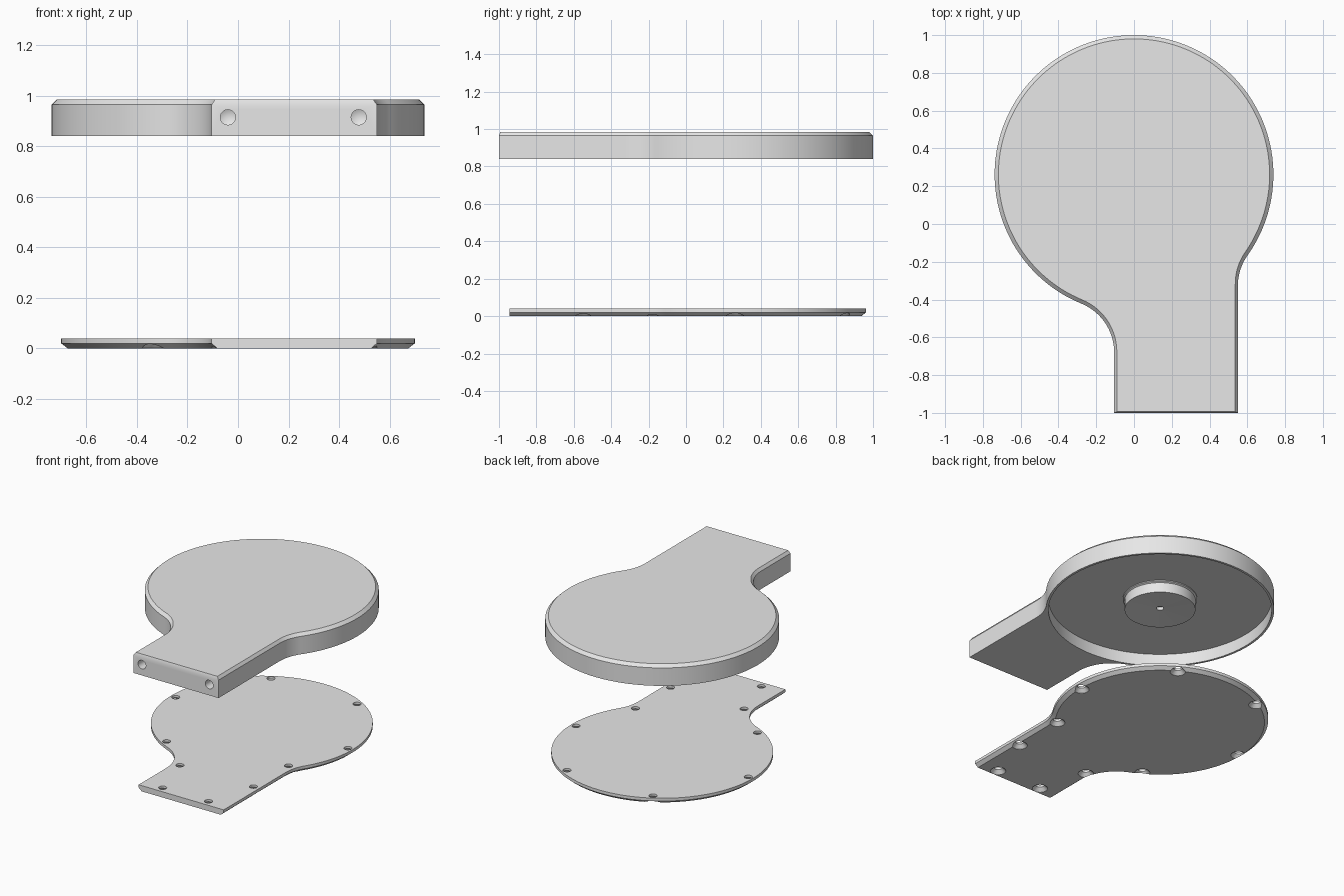
import bpy, bmesh, math
from mathutils import Matrix

if "Cube" in bpy.data.objects:
    bpy.data.objects.remove(bpy.data.objects["Cube"])

CY = 0.262          # centre of the round head
FILLET = 0.28

grey = bpy.data.materials.new("plain_grey")
grey.diffuse_color = (0.8, 0.8, 0.8, 1)
grey.use_nodes = True
grey.node_tree.nodes["Principled BSDF"].inputs["Base Color"].default_value = grey.diffuse_color


def make_object(name, bm):
    bmesh.ops.remove_doubles(bm, verts=bm.verts, dist=1e-5)
    bmesh.ops.recalc_face_normals(bm, faces=bm.faces)
    me = bpy.data.meshes.new(name)
    bm.to_mesh(me)
    bm.free()
    me.materials.append(grey)
    ob = bpy.data.objects.new(name, me)
    bpy.context.collection.objects.link(ob)
    return ob


def arc(cx, cy, r, a, b, n):
    return [(cx + r * math.cos(a + (b - a) * i / n),
             cy + r * math.sin(a + (b - a) * i / n)) for i in range(n + 1)]


def outline(R, x0, x1, yf, r):
    """Round head blended into an off-centre handle."""
    rx, lx = x1 + r, x0 - r
    ry = CY - math.sqrt((R + r) ** 2 - rx ** 2)
    ly = CY - math.sqrt((R + r) ** 2 - lx ** 2)
    pts = [(x1, yf)]
    pts += arc(rx, ry, r, math.pi, math.atan2(CY - ry, -rx), 16)
    pts += arc(0, CY, R, math.atan2(ry - CY, rx),
               math.atan2(ly - CY, lx) + 2 * math.pi, 120)[1:]
    pts += arc(lx, ly, r, math.atan2(CY - ly, -lx), 0, 20)[1:]
    return pts + [(x0, yf)]


def loft(name, layers):
    """layers: list of (z, outline points)"""
    bm = bmesh.new()
    rings = [[bm.verts.new((x, y, z)) for x, y in pts] for z, pts in layers]
    n = len(rings[0])
    for a, b in zip(rings, rings[1:]):
        for i in range(n):
            j = (i + 1) % n
            bm.faces.new((a[i], a[j], b[j], b[i]))
    bm.faces.new(rings[0][::-1])
    bm.faces.new(rings[-1])
    return make_object(name, bm)


def lathe(bm, profile, matrix, n=48):
    """Solid of revolution; the profile starts and ends on the axis."""
    rings = []
    for r, z in profile:
        if r == 0:
            rings.append([bm.verts.new(matrix @ Matrix.Translation((0, 0, z)).translation)] * n)
        else:
            rings.append([bm.verts.new(matrix @ Matrix.Translation(
                (r * math.cos(2 * math.pi * i / n), r * math.sin(2 * math.pi * i / n), z)).translation)
                for i in range(n)])
    for a, b in zip(rings, rings[1:]):
        for i in range(n):
            j = (i + 1) % n
            bm.faces.new(list(dict.fromkeys((a[i], a[j], b[j], b[i]))))


def cut(ob, bm):
    cutter = make_object("cutter", bm)
    cutter.hide_render = True
    mod = ob.modifiers.new("cut", 'BOOLEAN')
    mod.operation = 'DIFFERENCE'
    mod.solver = 'EXACT'
    mod.object = cutter
    bpy.context.view_layer.objects.active = ob
    bpy.ops.object.modifier_apply(modifier=mod.name)
    bpy.data.objects.remove(cutter)


def smooth(ob):
    bpy.ops.object.select_all(action='DESELECT')
    ob.select_set(True)
    bpy.context.view_layer.objects.active = ob
    bpy.ops.object.shade_smooth_by_angle(angle=math.radians(25))


# Upper housing with chamfered top edge
full = outline(0.738, -0.105, 0.55, -1.0, FILLET)
top = outline(0.718, -0.091, 0.536, -0.993, FILLET + 0.017)
housing = loft("housing", [(0.84, full), (0.965, full), (0.985, top)])

# Round cavity underneath and two drilled holes in the handle end
bm = bmesh.new()
lathe(bm, [(0, 0.8), (0.722, 0.8), (0.722, 0.925), (0, 0.925)],
      Matrix.Translation((0, CY, 0)), 128)
for x in (-0.04, 0.478):
    lathe(bm, [(0, -0.05), (0.03, -0.05), (0.03, 0.1), (0, 0.115)],
          Matrix.Translation((x, -1, 0.915)) @ Matrix.Rotation(-math.pi / 2, 4, 'X'), 32)
cut(housing, bm)
smooth(housing)

# Central boss hanging in the cavity
bm = bmesh.new()
lathe(bm, [(0, 0.875), (0.024, 0.875), (0.024, 0.852), (0.229, 0.842), (0.229, 0.912),
           (0.24, 0.918), (0.24, 0.93), (0, 0.93)], Matrix.Translation((0, CY, 0)), 96)
smooth(make_object("centre_boss", bm))

# Cover plate with bevelled lower edge
wide = outline(0.70, -0.105, 0.55, -0.943, FILLET)
narrow = outline(0.676, -0.082, 0.527, -0.943, FILLET + 0.024)
plate = loft("cover_plate", [(0, narrow), (0.02, wide), (0.04, wide)])

# Countersunk screw holes: five around the head, five around the handle
spots = [(0.663 * math.cos(math.radians(a)), CY + 0.663 * math.sin(math.radians(a)))
         for a in (0, 60, 120, 180, 240)]
spots += [(0.507, -0.168), (0.504, -0.55), (-0.059, -0.555), (0.045, -0.893), (0.398, -0.893)]
bm = bmesh.new()
for x, y in spots:
    lathe(bm, [(0, -0.01), (0.05, -0.01), (0.05, 0.001), (0.026, 0.025), (0.026, 0.06), (0, 0.06)],
          Matrix.Translation((x, y, 0)), 32)
cut(plate, bm)
smooth(plate)
